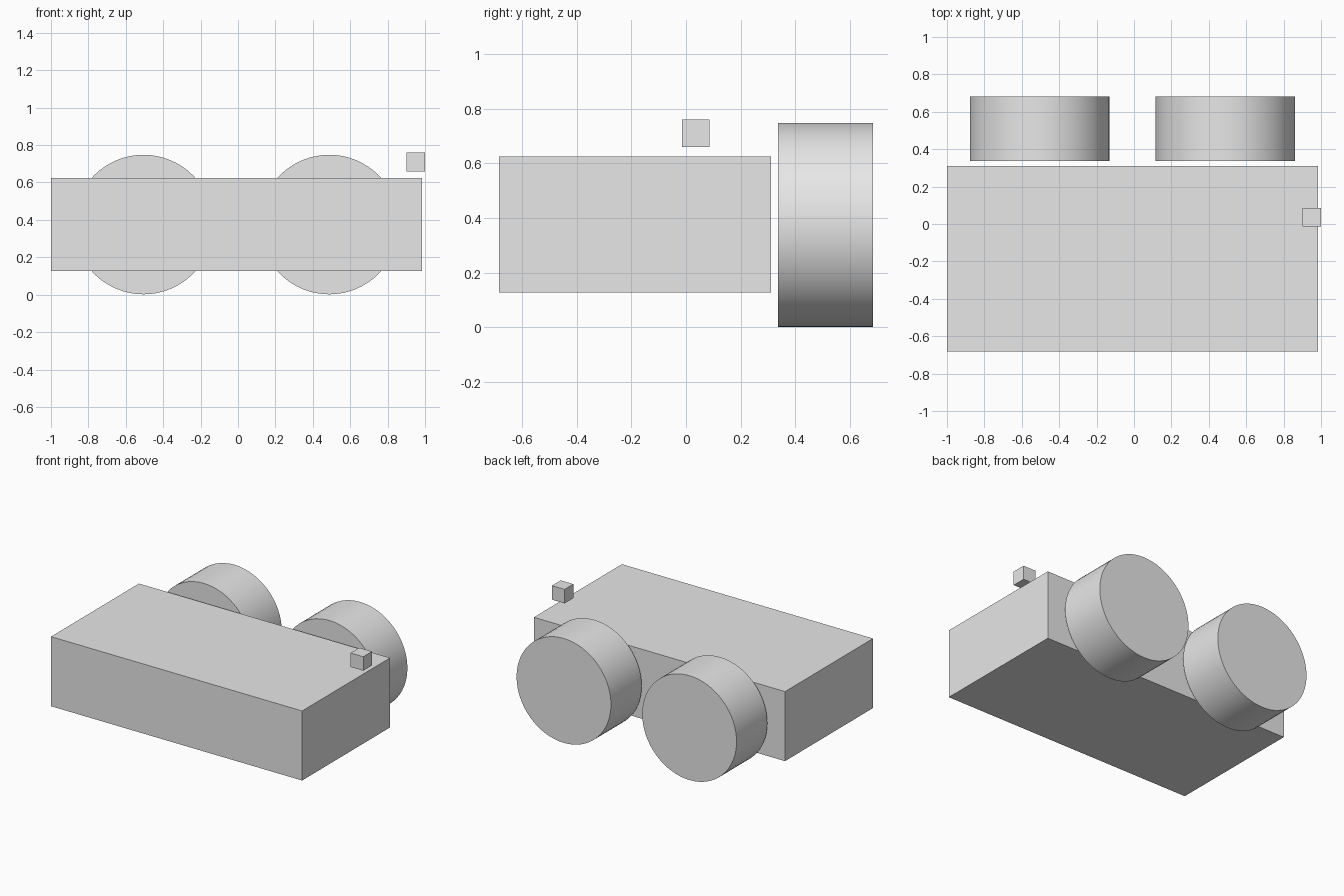
import bpy
import math

cube = bpy.data.objects.get("Cube")
if cube:
    bpy.data.objects.remove(cube, do_unlink=True)

# One plain grey for every part
grey = bpy.data.materials.new("light_grey")
grey.use_nodes = True
colour = (0.8, 0.8, 0.8, 1.0)
grey.diffuse_color = colour
grey.node_tree.nodes["Principled BSDF"].inputs["Base Color"].default_value = colour


def finish(name):
    obj = bpy.context.object
    obj.name = name
    obj.data.name = name
    obj.data.materials.append(grey)
    return obj


def box(name, low, high):
    centre = [(a + b) / 2 for a, b in zip(low, high)]
    bpy.ops.mesh.primitive_cube_add(size=1, location=centre)
    obj = finish(name)
    obj.scale = [b - a for a, b in zip(low, high)]
    bpy.ops.object.transform_apply(location=False, rotation=False, scale=True)
    return obj


def wheel(name, x):
    bpy.ops.mesh.primitive_cylinder_add(
        vertices=64, radius=0.373, depth=0.347,
        location=(x, 0.5095, 0.375), rotation=(math.pi / 2, 0, 0))
    obj = finish(name)
    bpy.ops.object.transform_apply(location=False, rotation=True, scale=False)
    bpy.ops.object.shade_smooth_by_angle(angle=math.radians(30))
    return obj


# Main slab
box("body", (-1.0, -0.683, 0.127), (0.985, 0.31, 0.624))

# Small cube floating over the left edge
box("small_block", (0.90, -0.014, 0.66), (1.0, 0.085, 0.76))

# Pair of wheels behind the slab
for name, x in (("right_wheel", -0.505), ("left_wheel", 0.488)):
    wheel(name, x)
